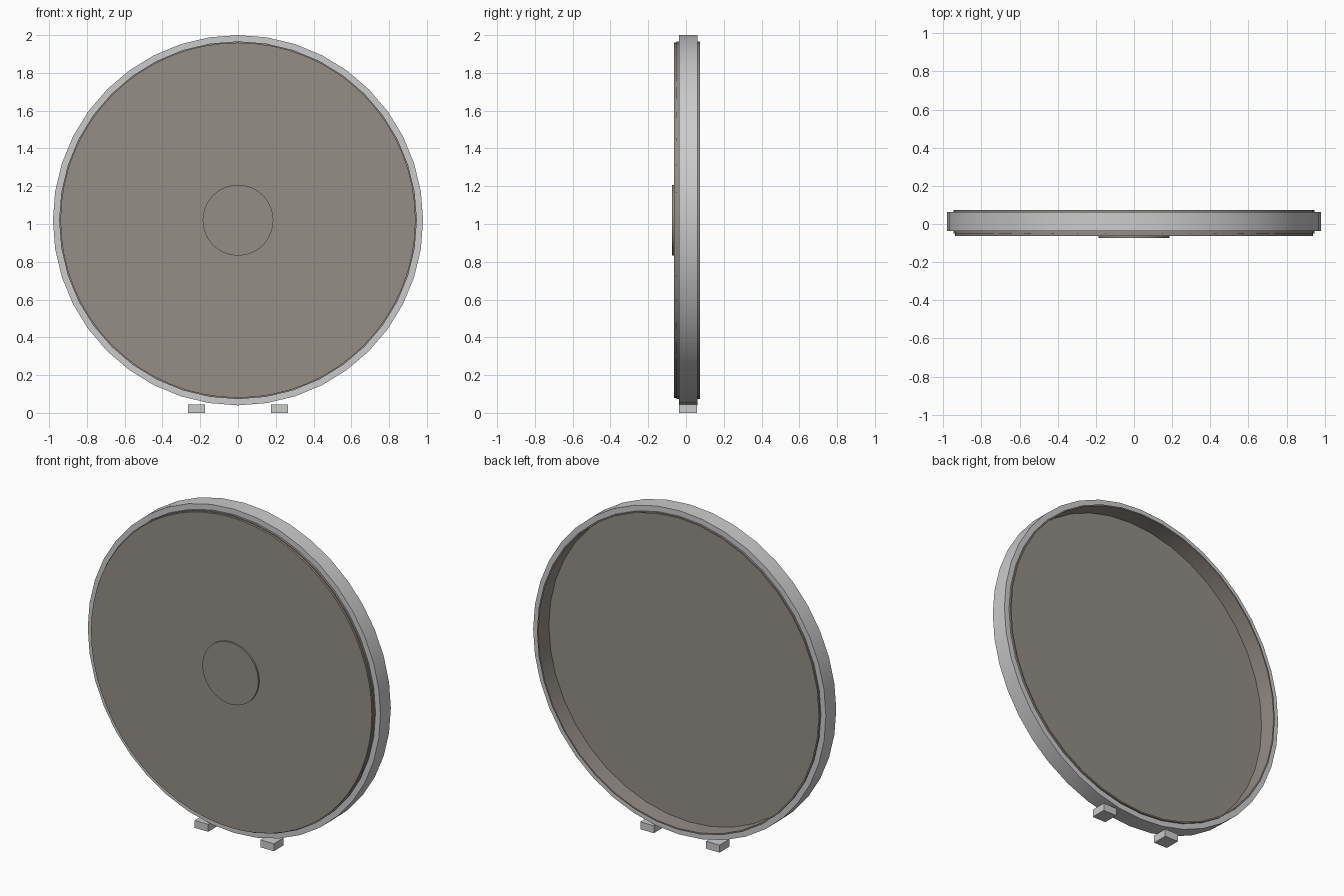
import bpy, bmesh, math
from mathutils import Vector, Matrix

if "Cube" in bpy.data.objects:
    bpy.data.objects.remove(bpy.data.objects["Cube"])

CENTRE_Z = 1.02


def material(name, rgb):
    mat = bpy.data.materials.new(name)
    mat.use_nodes = True
    mat.diffuse_color = (*rgb, 1)
    mat.node_tree.nodes["Principled BSDF"].inputs["Base Color"].default_value = (*rgb, 1)
    return mat


metal = material("light grey metal", (0.6, 0.6, 0.6))
skin = material("warm grey brown", (0.295, 0.267, 0.24))


def finish(bm, name, mat):
    bmesh.ops.recalc_face_normals(bm, faces=bm.faces)
    mesh = bpy.data.meshes.new(name)
    bm.to_mesh(mesh)
    bm.free()
    mesh.materials.append(mat)
    obj = bpy.data.objects.new(name, mesh)
    bpy.context.collection.objects.link(obj)
    bpy.ops.object.select_all(action="DESELECT")
    obj.select_set(True)
    bpy.context.view_layer.objects.active = obj
    bpy.ops.object.shade_smooth_by_angle(angle=math.radians(30))
    return obj


def ring(name, mat, inner, outer, front, back, sides):
    """Closed rectangular band spun about the y axis."""
    bm = bmesh.new()
    section = [(inner, front), (outer, front), (outer, back), (inner, back)]
    loops = []
    for i in range(sides):
        turn = Matrix.Rotation(math.tau * i / sides, 3, "Y")
        loops.append([bm.verts.new(turn @ Vector((0, y, r)) + Vector((0, 0, CENTRE_Z)))
                      for r, y in section])
    for i in range(sides):
        a, b = loops[i], loops[(i + 1) % sides]
        for j in range(4):
            k = (j + 1) % 4
            bm.faces.new((a[j], a[k], b[k], b[j]))
    return finish(bm, name, mat)


def disc(name, mat, radius, front, back, sides):
    """Solid round plate facing the front."""
    bm = bmesh.new()
    place = (Matrix.Translation((0, (front + back) / 2, CENTRE_Z))
             @ Matrix.Rotation(math.pi / 2, 4, "X"))
    bmesh.ops.create_cone(bm, cap_ends=True, segments=sides, radius1=radius,
                          radius2=radius, depth=back - front, matrix=place)
    return finish(bm, name, mat)


# Drum body, open at the back, with the head set just inside the shell
ring("shell", skin, 0.939, 0.947, -0.05, 0.073, 40)
disc("drum_head", skin, 0.94, -0.063, -0.03, 64)
disc("centre_patch", skin, 0.187, -0.073, -0.063, 64)

# Outer metal hoop
ring("hoop", metal, 0.944, 0.98, -0.037, 0.062, 40)

# Pair of small feet
for side, x in (("left", 0.22), ("right", -0.22)):
    bm = bmesh.new()
    bmesh.ops.create_cube(bm, size=1, matrix=Matrix.Translation((x, 0.011, 0.0225))
                          @ Matrix.Diagonal((0.09, 0.094, 0.045, 1)))
    finish(bm, side + "_foot", metal)
